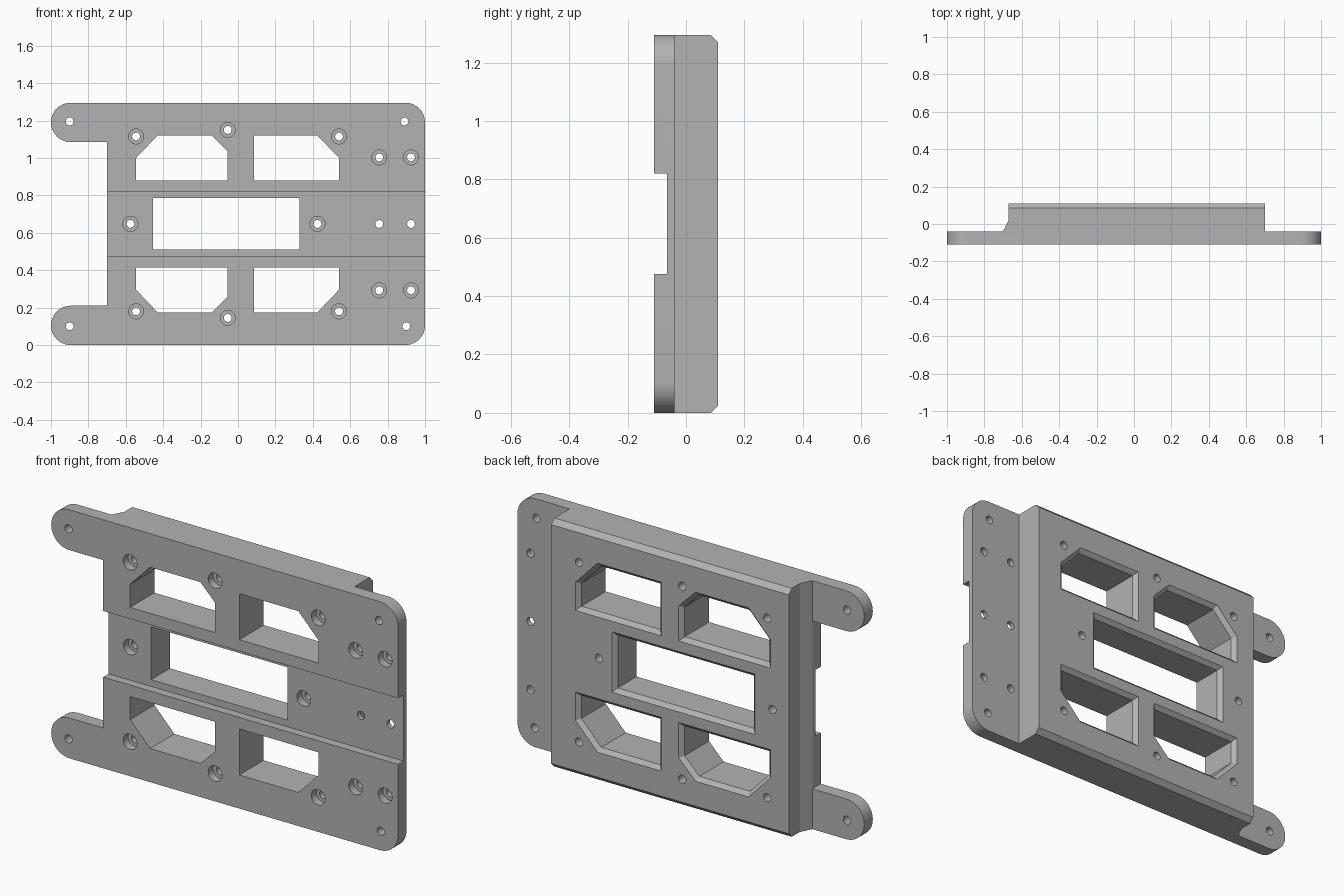
import bpy, bmesh, math
from mathutils import Vector

cube = bpy.data.objects.get("Cube")
if cube:
    bpy.data.objects.remove(cube, do_unlink=True)

H = 1.295                                  # overall height
FRONT, STEP, BACK = -0.11, -0.04, 0.11     # depth levels

grey = bpy.data.materials.new("plain_grey")
grey.use_nodes = True
grey.diffuse_color = (0.45, 0.45, 0.45, 1)
grey.node_tree.nodes["Principled BSDF"].inputs["Base Color"].default_value = grey.diffuse_color


def add_loft(bm, loops):
    """Closed solid through (y, [(x, z), ...]) loops."""
    rings = [[bm.verts.new((x, y, z)) for x, z in pts] for y, pts in loops]
    n = len(rings[0])
    for a, b in zip(rings, rings[1:]):
        for i in range(n):
            j = (i + 1) % n
            bm.faces.new((a[i], a[j], b[j], b[i]))
    bm.faces.new(rings[0][::-1])
    bm.faces.new(rings[-1])


def make_object(name, lofts):
    bm = bmesh.new()
    for loops in lofts:
        add_loft(bm, loops)
    bmesh.ops.recalc_face_normals(bm, faces=bm.faces)
    mesh = bpy.data.meshes.new(name)
    bm.to_mesh(mesh)
    bm.free()
    mesh.materials.append(grey)
    ob = bpy.data.objects.new(name, mesh)
    bpy.context.collection.objects.link(ob)
    return ob


def boolean(target, other, operation):
    mod = target.modifiers.new(operation.lower(), 'BOOLEAN')
    mod.operation, mod.solver, mod.object = operation, 'EXACT', other
    graph = bpy.context.evaluated_depsgraph_get()
    mesh = bpy.data.meshes.new_from_object(target.evaluated_get(graph))
    target.modifiers.clear()
    target.data = mesh
    bpy.data.objects.remove(other, do_unlink=True)


def arc(cx, cz, r, start, end, n):
    angles = [math.radians(start + (end - start) * i / n) for i in range(n + 1)]
    return [(cx + r * math.cos(a), cz + r * math.sin(a)) for a in angles]


def circle(cx, cz, r):
    return arc(cx, cz, r, 0, 360, 32)[:-1]


def rect(x0, x1, z0, z1):
    return [(x0, z0), (x1, z0), (x1, z1), (x0, z1)]


def grow(pts, d):
    """Offset a counter-clockwise polygon outwards by d."""
    out = []
    for i, p in enumerate(pts):
        p, a, b = Vector(p), Vector(pts[i - 1]), Vector(pts[(i + 1) % len(pts)])
        u, v = (p - a).normalized(), (b - p).normalized()
        n1, n2 = Vector((u.y, -u.x)), Vector((v.y, -v.x))
        out.append(tuple(p + (n1 + n2) * d / (1 + n1.dot(n2))))
    return out


def flip(pts):
    return [(x, H - z) for x, z in reversed(pts)]


# Front plate with rounded right corners and two round-ended tabs
R = 0.105
outline = (arc(1 - R, R, R, -90, 0, 12) + arc(1 - R, H - R, R, 0, 90, 12)
           + arc(R - 1, H - R, R, 90, 270, 24) + [(-0.7, H - 2 * R), (-0.7, 2 * R)]
           + arc(R - 1, R, R, 90, 270, 24))
plate = make_object("mounting_plate", [[(FRONT, outline), (STEP, outline)]])

# Raised back block, sloped on one side and bevelled along top and bottom
base, upper = rect(-0.7, 0.7, 0, H), rect(-0.67, 0.7, 0, H)
block = make_object("back_block", [[
    (-0.055, base), (STEP, base), (0.02, upper), (BACK - 0.025, upper),
    (BACK, rect(-0.67, 0.7, 0.025, H - 0.025))]])
boolean(plate, block, 'UNION')

# Shallow channel across the front
channel = rect(-1.2, 1.2, 0.475, 0.82)
boolean(plate, make_object("channel_cutter", [[(-0.3, channel), (-0.065, channel)]]), 'DIFFERENCE')

# Windows, bevelled at the back
left_window = [(-0.545, 0.88), (-0.055, 0.88), (-0.055, 1.035), (-0.14, 1.12),
               (-0.43, 1.12), (-0.545, 1.0)]
right_window = [(0.085, 0.88), (0.54, 0.88), (0.54, 1.0), (0.425, 1.12), (0.085, 1.12)]
windows = [left_window, right_window, flip(left_window), flip(right_window),
           rect(-0.455, 0.33, 0.51, 0.785)]
cuts = [[(-0.3, w), (BACK - 0.02, w), (BACK + 0.02, grow(w, 0.04))] for w in windows]


# Screw holes, plain and counterbored
def hole(x, z, floor=None):
    thin = circle(x, z, 0.021)
    if floor is None:
        return [(-0.3, thin), (0.3, thin)]
    wide = circle(x, z, 0.04)
    return [(-0.3, wide), (floor, wide), (floor, thin), (0.3, thin)]


for x, z in [(-0.545, 1.115), (-0.055, 1.15), (0.54, 1.115), (0.755, 1.003), (0.925, 1.003)]:
    cuts += [hole(x, z, FRONT + 0.04), hole(x, H - z, FRONT + 0.04)]
for x in (-0.575, 0.425):
    cuts.append(hole(x, H / 2, -0.025))
for x, z in [(-0.9, 1.195), (0.89, 1.195), (-0.9, 0.1), (0.9, 0.1), (0.755, H / 2), (0.925, H / 2)]:
    cuts.append(hole(x, z))
boolean(plate, make_object("opening_cutter", cuts), 'DIFFERENCE')

# Smooth the round edges only
bpy.ops.object.select_all(action='DESELECT')
plate.select_set(True)
bpy.context.view_layer.objects.active = plate
bpy.ops.object.shade_smooth_by_angle(angle=math.radians(25))
